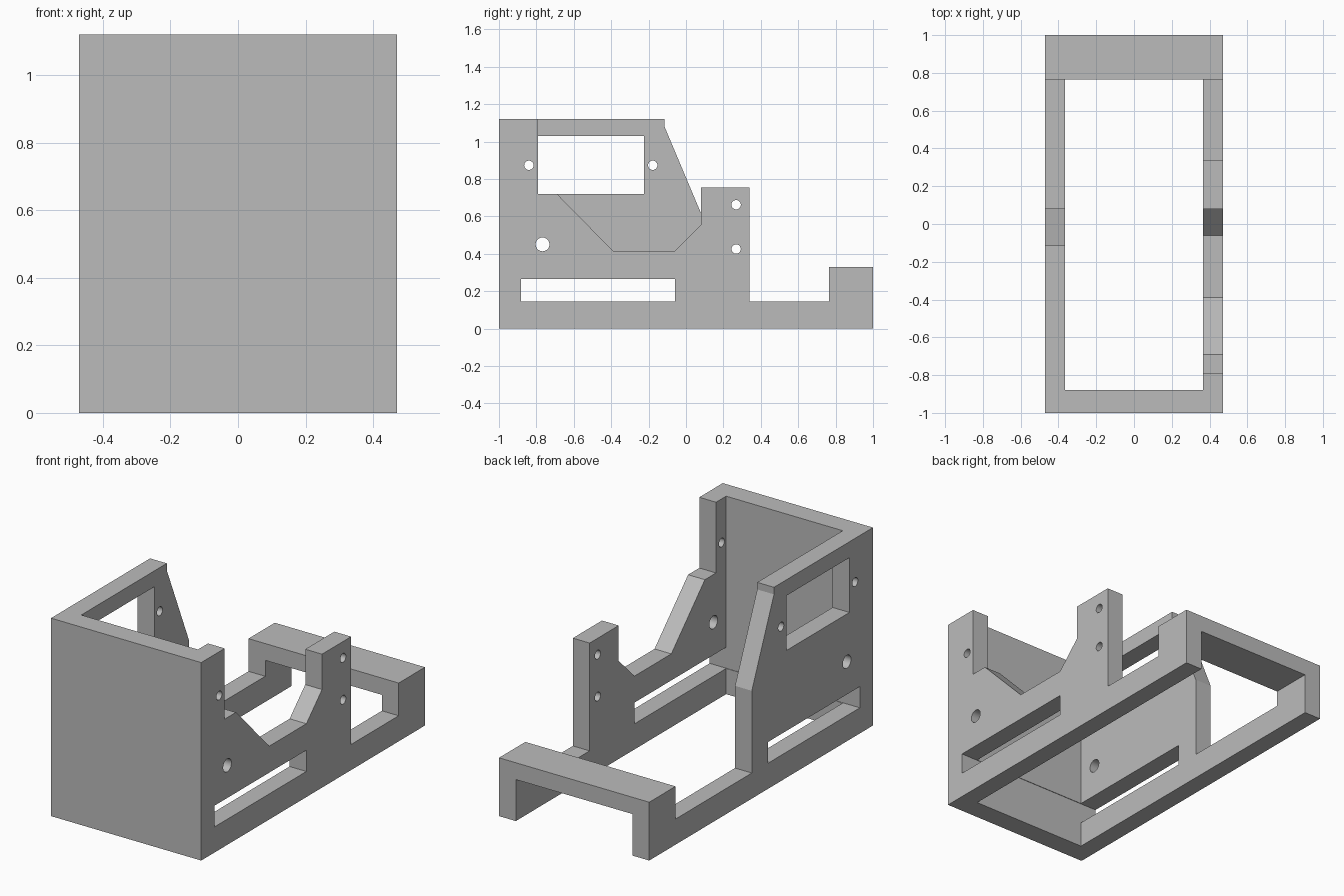
import bpy
import bmesh
from mathutils import Vector
from math import radians, cos, sin, tau

cube = bpy.data.objects.get("Cube")
if cube:
    bpy.data.objects.remove(cube, do_unlink=True)

HALF_W, INNER, HEIGHT = 0.47, 0.365, 1.12

grey = bpy.data.materials.new("plain grey")
GREY = (0.5, 0.5, 0.5, 1)
grey.diffuse_color = GREY
grey.use_nodes = True
grey.node_tree.nodes["Principled BSDF"].inputs["Base Color"].default_value = GREY


def prism(name, outline, x0, x1):
    """Extrude a (y, z) outline from x0 to x1."""
    bm = bmesh.new()
    face = bm.faces.new([bm.verts.new((x0, y, z)) for y, z in outline])
    out = bmesh.ops.extrude_face_region(bm, geom=[face])
    verts = [v for v in out["geom"] if isinstance(v, bmesh.types.BMVert)]
    bmesh.ops.translate(bm, verts=verts, vec=Vector((x1 - x0, 0, 0)))
    bmesh.ops.recalc_face_normals(bm, faces=bm.faces)
    mesh = bpy.data.meshes.new(name)
    bm.to_mesh(mesh)
    bm.free()
    mesh.materials.append(grey)
    obj = bpy.data.objects.new(name, mesh)
    bpy.context.collection.objects.link(obj)
    return obj


def rect(y0, y1, z0, z1):
    return [(y0, z0), (y1, z0), (y1, z1), (y0, z1)]


def circle(y, z, r, n=32):
    return [(y + r * cos(tau * i / n), z + r * sin(tau * i / n)) for i in range(n)]


# Solid block that the bracket is carved from
frame = prism("bracket_frame", rect(-1, 1, 0, HEIGHT), -HALF_W, HALF_W)

# Shared tail of both side profiles: low rail, then the raised rear bar
TOP = 1.5
tail = [(0.765, 0.145), (0.765, 0.33), (1.5, 0.33), (1.5, TOP)]

# Left wall: front corner post, sloped dip, rear post
left_cut = [(-0.79, TOP), (-0.79, 0.72), (-0.69, 0.72), (-0.39, 0.415),
            (-0.06, 0.415), (0.08, 0.555), (0.08, 0.755), (0.34, 0.755),
            (0.34, 0.145)] + tail
# Right wall: tall panel with a slanted rear edge
right_cut = [(-0.115, TOP), (-0.115, 1.08), (0.083, 0.61), (0.083, 0.145)] + tail

cutters = [
    prism("centre_opening", rect(-0.88, 0.765, -0.5, TOP), -INNER, INNER),
    prism("rear_bar_underside", rect(0.6, 1.5, -0.5, 0.235), -INNER, INNER),
    prism("left_wall_outline", left_cut, -0.3, 1),
    prism("right_wall_outline", right_cut, -1, 0.3),
    prism("window", rect(-0.79, -0.225, 0.72, 1.03), -1, 1),
    prism("side_slot", rect(-0.883, -0.06, 0.145, 0.265), -1, 1),
]
# Round screw holes through the walls
for y, z, r in [(-0.84, 0.873, 0.025), (-0.178, 0.873, 0.025),
                (-0.767, 0.45, 0.037), (0.268, 0.662, 0.025), (0.268, 0.425, 0.025)]:
    cutters.append(prism("screw_hole", circle(y, z, r), -1, 1))

# Carve, then drop the cutters
bpy.context.view_layer.objects.active = frame
for cutter in cutters:
    cutter.hide_render = True
    mod = frame.modifiers.new("carve", "BOOLEAN")
    mod.operation = "DIFFERENCE"
    mod.solver = "EXACT"
    mod.object = cutter
    bpy.ops.object.modifier_apply(modifier=mod.name)
for cutter in cutters:
    bpy.data.objects.remove(cutter, do_unlink=True)

# Smooth hole walls, crisp everything else
bpy.ops.object.select_all(action="DESELECT")
frame.select_set(True)
bpy.ops.object.shade_smooth_by_angle(angle=radians(20))
